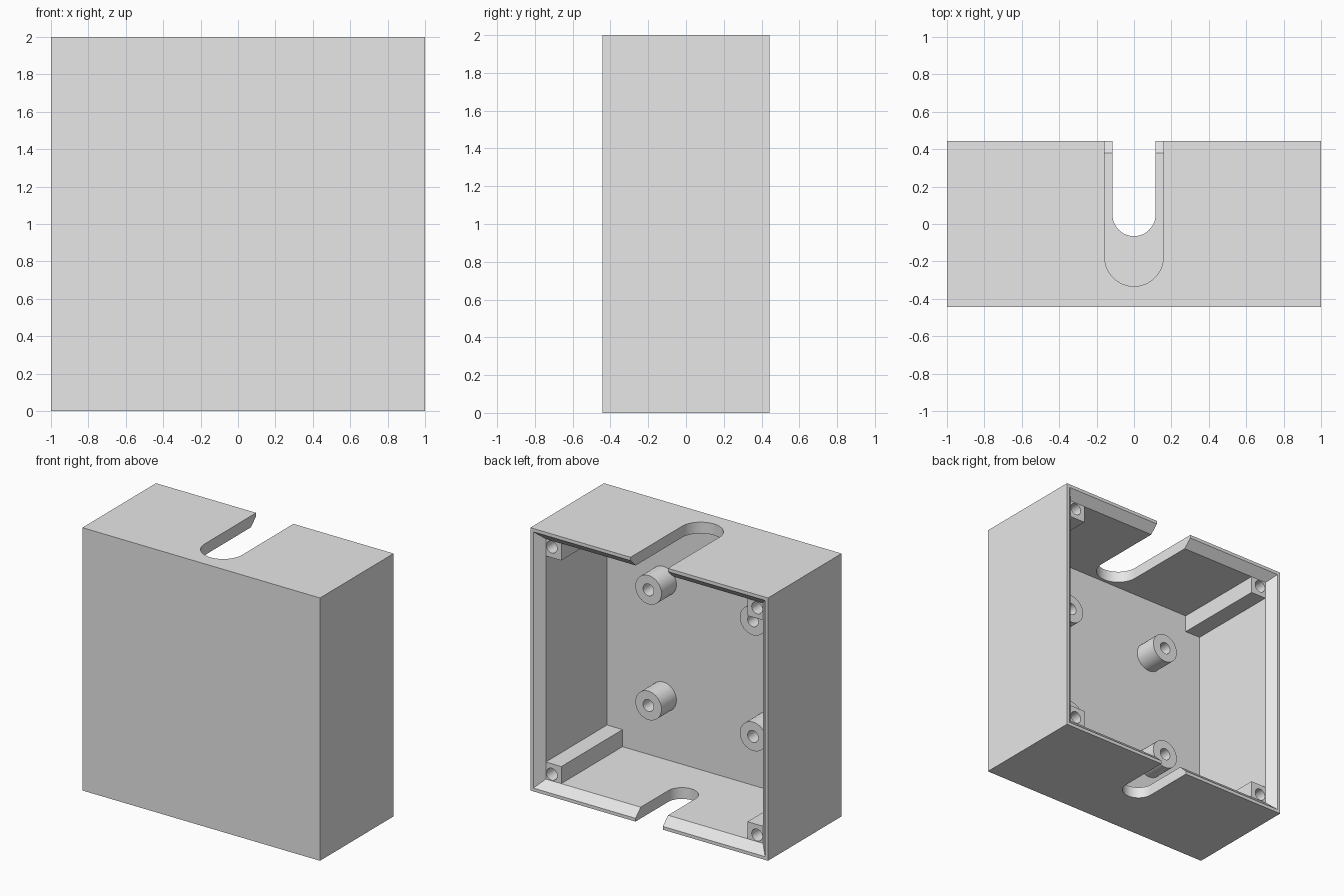
import bpy, bmesh, math
from mathutils import Matrix, Vector

if "Cube" in bpy.data.objects:
    bpy.data.objects.remove(bpy.data.objects["Cube"], do_unlink=True)

HALF, DEPTH = 1.0, 0.4425            # half width/height, half depth
WALL, LIP, CHAMFER = 0.086, 0.025, 0.0625
FLOOR = -DEPTH + WALL                # inside of the front plate
RIM = DEPTH - CHAMFER                # where the rim chamfer starts
POST, HOLE_R = 0.13, 0.045

grey = bpy.data.materials.new("plain grey")
grey.use_nodes = True
grey.diffuse_color = (0.8, 0.8, 0.8, 1)
grey.node_tree.nodes["Principled BSDF"].inputs["Base Color"].default_value = (0.8, 0.8, 0.8, 1)


def make(name, bm, smooth=False):
    bmesh.ops.recalc_face_normals(bm, faces=bm.faces)
    mesh = bpy.data.meshes.new(name)
    bm.to_mesh(mesh)
    bm.free()
    mesh.materials.append(grey)
    obj = bpy.data.objects.new(name, mesh)
    bpy.context.collection.objects.link(obj)
    if smooth:
        shade(obj)
    return obj


def shade(obj):
    bpy.ops.object.select_all(action='DESELECT')
    obj.select_set(True)
    bpy.context.view_layer.objects.active = obj
    bpy.ops.object.shade_smooth_by_angle(angle=math.radians(30))


def skin(bm, rings, cap_ends=True):
    """Join matching point rings with quads."""
    loops = [[bm.verts.new(p) for p in ring] for ring in rings]
    for a, b in zip(loops, loops[1:]):
        for i in range(len(a)):
            j = (i + 1) % len(a)
            bm.faces.new((a[i], a[j], b[j], b[i]))
    if cap_ends:
        bm.faces.new(loops[0])
        bm.faces.new(loops[-1])


def square(half, y):
    return [(sx * half, y, HALF + sz * half)
            for sx, sz in ((-1, -1), (1, -1), (1, 1), (-1, 1))]


def circle(r, y, cx=0, cz=0, n=32):
    return [(cx + r * math.cos(math.tau * i / n), y,
             cz + r * math.sin(math.tau * i / n)) for i in range(n)]


def cut(obj, cutters):
    for c in cutters:
        c.hide_render = True
        mod = obj.modifiers.new("cut", 'BOOLEAN')
        mod.operation, mod.solver, mod.object = 'DIFFERENCE', 'EXACT', c
    graph = bpy.context.evaluated_depsgraph_get()
    mesh = bpy.data.meshes.new_from_object(obj.evaluated_get(graph))
    obj.modifiers.clear()
    obj.data = mesh
    for c in cutters:
        bpy.data.objects.remove(c, do_unlink=True)
    shade(obj)


# Open-backed shell with a chamfered rim
bm = bmesh.new()
skin(bm, [square(HALF, -DEPTH), square(HALF, DEPTH), square(HALF - LIP, DEPTH),
          square(HALF - WALL, RIM), square(HALF - WALL, FLOOR)])
shell = make("shell", bm)


# Round-ended cable slots through the top and bottom walls
def slot_cutter(name, r, end, z):
    outline = [(r, 1.0), (-r, 1.0)]
    n = 24
    for i in range(n + 1):
        a = math.pi + math.pi * i / n
        outline.append((r * math.cos(a), end + r + r * math.sin(a)))
    bm = bmesh.new()
    skin(bm, [[(x, y, z + dz) for x, y in outline] for dz in (-0.15, 0.15)])
    return make(name, bm)


cut(shell, [slot_cutter("top_slot_cutter", 0.157, -0.333, 2 * HALF),
            slot_cutter("bottom_slot_cutter", 0.115, -0.065, 0)])

# Corner screw posts and plate standoffs, one of each per quadrant
for sx, side in ((-1, "right"), (1, "left")):
    for sz, level in ((-1, "lower"), (1, "upper")):
        inner = HALF - WALL
        lo, hi = inner - POST, inner + 0.02
        corners = ((lo, lo), (hi, lo), (hi, hi), (lo, hi))
        bm = bmesh.new()
        skin(bm, [[(sx * x, y, HALF + sz * z) for x, z in corners]
                  for y in (FLOOR - 0.02, RIM)])
        post = make(f"{level}_{side}_post", bm)
        bm = bmesh.new()
        c = inner - 0.05
        skin(bm, [circle(HOLE_R, y, sx * c, HALF + sz * c) for y in (RIM - 0.4, 0.6)])
        cut(post, [make("post_hole_cutter", bm)])

        bm = bmesh.new()
        cx, cz = sx * 0.44, HALF + sz * 0.44
        face = FLOOR + 0.18
        skin(bm, [circle(0.11, FLOOR - 0.01, cx, cz), circle(0.11, face, cx, cz),
                  circle(HOLE_R, face, cx, cz), circle(HOLE_R, FLOOR, cx, cz)])
        make(f"{level}_{side}_standoff", bm, smooth=True)
